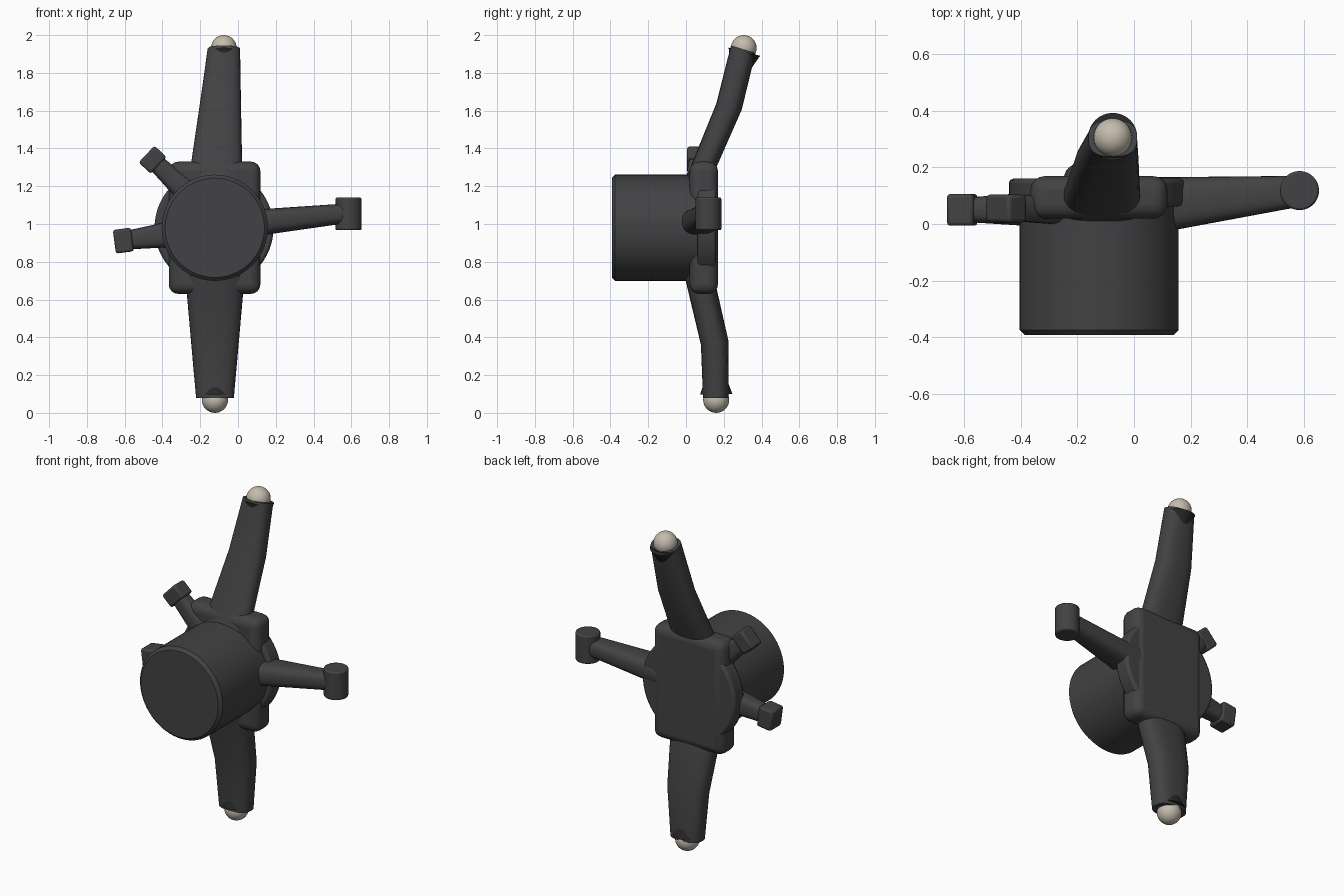
import bpy, bmesh, math
from mathutils import Vector, Matrix

if "Cube" in bpy.data.objects:
    bpy.data.objects.remove(bpy.data.objects["Cube"])


def material(name, color):
    m = bpy.data.materials.new(name)
    m.diffuse_color = color
    m.use_nodes = True
    m.node_tree.nodes["Principled BSDF"].inputs["Base Color"].default_value = m.diffuse_color
    return m


DARK = material("dark_plastic", (0.055, 0.055, 0.058, 1))
BLACK = material("black_rubber", (0.02, 0.02, 0.02, 1))
BEIGE = material("beige_ball", (0.56, 0.50, 0.42, 1))


def finish(name, bm, mat, bevel=0, segments=3, matrix=None):
    bmesh.ops.recalc_face_normals(bm, faces=bm.faces)
    me = bpy.data.meshes.new(name)
    bm.to_mesh(me)
    bm.free()
    ob = bpy.data.objects.new(name, me)
    bpy.context.collection.objects.link(ob)
    if matrix:
        ob.matrix_world = matrix
    me.materials.append(mat)
    if bevel:
        mod = ob.modifiers.new("bevel", 'BEVEL')
        mod.width, mod.segments, mod.limit_method = bevel, segments, 'ANGLE'
    bpy.ops.object.select_all(action='DESELECT')
    bpy.context.view_layer.objects.active = ob
    ob.select_set(True)
    bpy.ops.object.shade_smooth_by_angle(angle=math.radians(35))
    return ob


def cylinder(name, p, q, r1, r2, mat=DARK, bevel=0, segments=2, sides=48):
    p, q = Vector(p), Vector(q)
    bm = bmesh.new()
    bmesh.ops.create_cone(bm, cap_ends=True, segments=sides, radius1=r1, radius2=r2, depth=(q - p).length)
    rot = (q - p).to_track_quat('Z', 'Y').to_matrix().to_4x4()
    return finish(name, bm, mat, bevel, segments, Matrix.Translation((p + q) / 2) @ rot)


def box(name, center, size, bevel, segments, angle=0):
    bm = bmesh.new()
    bmesh.ops.create_cube(bm, size=1, matrix=Matrix.Diagonal((*size, 1)))
    return finish(name, bm, DARK, bevel, segments,
                  Matrix.Translation(center) @ Matrix.Rotation(angle, 4, 'Y'))


def loft(name, rings, power=2.6, sides=32):
    """Each ring is centre, half-axis u, half-axis v of a superellipse."""
    bm = bmesh.new()
    loops = []
    for c, u, v in rings:
        loop = []
        for i in range(sides):
            a = 2 * math.pi * i / sides
            s, t = (math.copysign(abs(f) ** (2 / power), f) for f in (math.cos(a), math.sin(a)))
            loop.append(bm.verts.new(Vector(c) + Vector(u) * s + Vector(v) * t))
        loops.append(loop)
    for a, b in zip(loops, loops[1:]):
        for i in range(sides):
            j = (i + 1) % sides
            bm.faces.new((a[i], a[j], b[j], b[i]))
    bm.faces.new(loops[0])
    bm.faces.new(loops[-1])
    return finish(name, bm, DARK)


def ball(name, center, r):
    bm = bmesh.new()
    bmesh.ops.create_uvsphere(bm, u_segments=32, v_segments=16, radius=r)
    finish(name, bm, BEIGE, matrix=Matrix.Translation(center))


# Central drum, backing disc and rounded plate
cylinder("drum", (-0.123, -0.393, 0.98), (-0.123, 0.1, 0.98), 0.281, 0.281, bevel=0.018, segments=1, sides=64)
cylinder("backing_disc", (-0.127, 0.062, 0.98), (-0.127, 0.16, 0.98), 0.315, 0.315, bevel=0.015, sides=64)
box("plate", (-0.124, 0.094, 0.98), (0.485, 0.15, 0.70), 0.05, 4)

# Bent upper and lower arms
loft("upper_arm", [
    ((-0.118, 0.055, 1.20), (0.146, 0, 0), (0, 0.062, -0.01)),
    ((-0.114, 0.096, 1.31), (0.136, 0, 0), (0, 0.064, -0.012)),
    ((-0.094, 0.228, 1.622), (0.110, 0, 0), (0, 0.067, -0.017)),
    ((-0.075, 0.303, 1.925), (0.086, 0, 0), (0, 0.065, -0.020))])
loft("lower_arm", [
    ((-0.122, 0.068, 0.74), (0.158, 0, 0), (0, 0.08, -0.015)),
    ((-0.122, 0.083, 0.667), (0.152, 0, 0), (0, 0.08, -0.013)),
    ((-0.122, 0.152, 0.37), (0.126, 0, 0), (0, 0.073, 0.01)),
    ((-0.122, 0.158, 0.08), (0.100, 0, 0), (0, 0.068, 0))])

# Tapered sockets and balls at the arm ends
cylinder("upper_socket", (-0.075, 0.26, 1.72), (-0.075, 0.309, 1.912), 0.012, 0.086, BLACK)
cylinder("lower_socket", (-0.122, 0.158, 0.30), (-0.122, 0.160, 0.098), 0.012, 0.086, BLACK)
ball("upper_ball", (-0.075, 0.306, 1.932), 0.068)
ball("lower_ball", (-0.122, 0.160, 0.069), 0.069)

# Right arm with upright end cylinder
loft("right_arm", [
    ((0.0, 0.06, 1.0), (0, 0.105, 0), (0, 0, 0.073)),
    ((0.16, 0.074, 1.013), (0, 0.092, 0), (0, 0, 0.068)),
    ((0.58, 0.115, 1.057), (0, 0.055, 0), (0, 0, 0.052))], power=2.8)
cylinder("right_end_cylinder", (0.585, 0.118, 0.967), (0.585, 0.118, 1.14), 0.069, 0.069, bevel=0.008)

# Two short left stubs, each a neck and an end block
for name, root, tip, w1, w2, size in (
        ("upper_left", (-0.23, 0.055, 1.13), (-0.452, 0.055, 1.34), 0.068, 0.044, (0.088, 0.098, 0.122)),
        ("lower_left", (-0.36, 0.052, 0.945), (-0.607, 0.050, 0.912), 0.068, 0.048, (0.096, 0.112, 0.126))):
    root, tip = Vector(root), Vector(tip)
    d = (tip - root).normalized()
    side = d.cross(Vector((0, 1, 0))).normalized()
    loft(name + "_neck", [(root, side * w1, (0, 0.06, 0)), (tip, side * w2, (0, 0.042, 0))], power=3)
    box(name + "_block", tip, size, 0.012, 2, math.atan2(-d.z, d.x))
